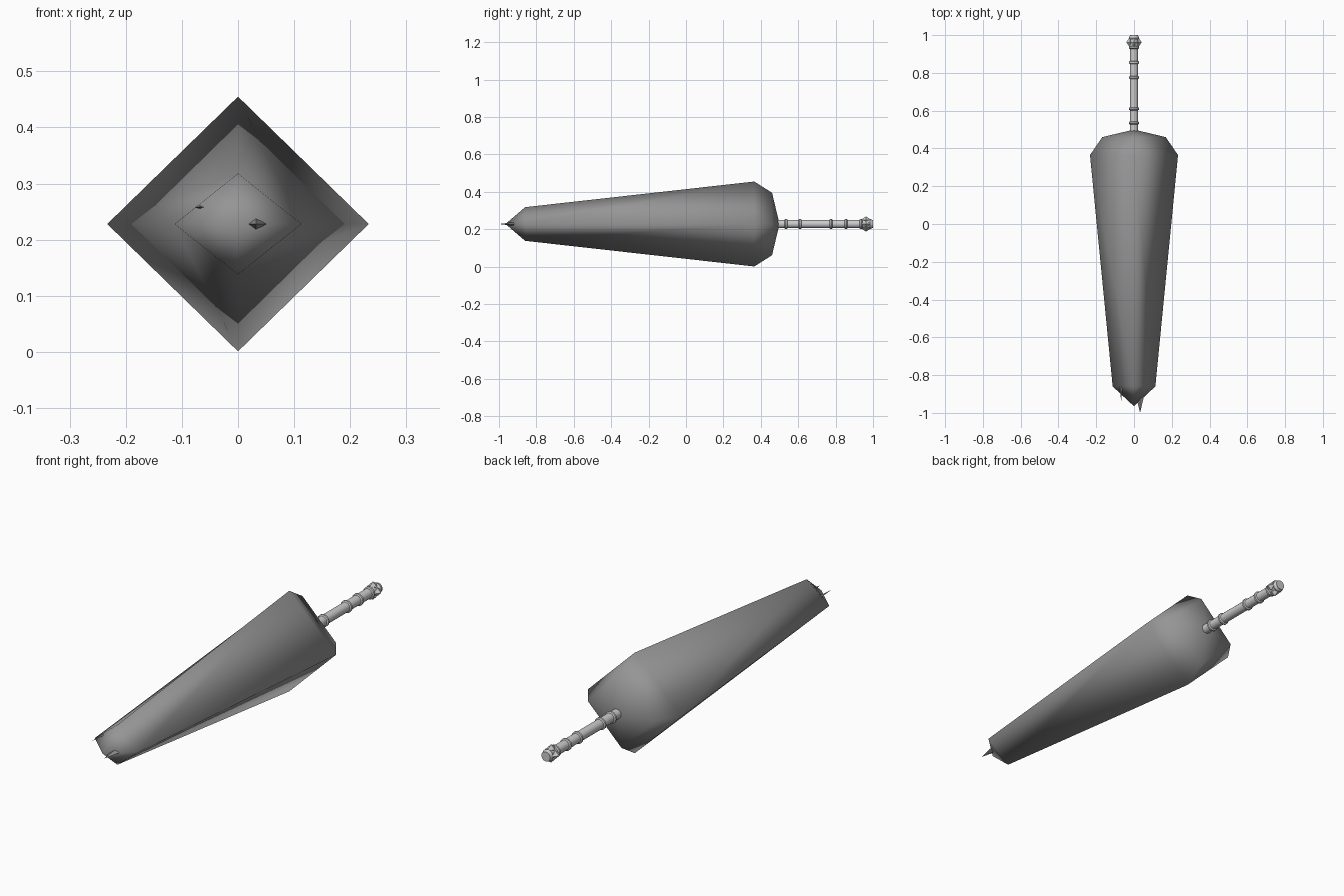
import bpy, bmesh, math
from mathutils import Vector

if "Cube" in bpy.data.objects:
    bpy.data.objects.remove(bpy.data.objects["Cube"])

CZ = 0.228  # height of the long axis


def material(name, v):
    m = bpy.data.materials.new(name)
    m.diffuse_color = (v, v, v, 1)
    m.use_nodes = True
    m.node_tree.nodes["Principled BSDF"].inputs["Base Color"].default_value = m.diffuse_color
    return m


canopy_grey = material("canopy grey", 0.30)
handle_grey = material("light handle grey", 0.60)


def loft(name, rings, sides, mat, smooth=True, center=(0, CZ)):
    """Skin rings of (y, half width, half height) along the y axis; zero width makes a point."""
    bm = bmesh.new()
    loops = []
    for y, rx, rz in rings:
        n = sides if rx > 0 else 1
        loops.append([bm.verts.new((center[0] + rx * math.cos(2 * math.pi * i / sides), y,
                                    center[1] + rz * math.sin(2 * math.pi * i / sides)))
                      for i in range(n)])
    for a, b in zip(loops, loops[1:]):
        for i in range(sides):
            j = (i + 1) % sides
            quad = [a[i % len(a)], a[j % len(a)], b[j % len(b)], b[i % len(b)]]
            bm.faces.new(list(dict.fromkeys(quad)))
    for end in (loops[0], loops[-1]):
        if len(end) > 1:
            bm.faces.new(end)
    bmesh.ops.recalc_face_normals(bm, faces=bm.faces)
    me = bpy.data.meshes.new(name)
    bm.to_mesh(me)
    bm.free()
    for p in me.polygons:
        p.use_smooth = smooth
    me.materials.append(mat)
    ob = bpy.data.objects.new(name, me)
    bpy.context.collection.objects.link(ob)
    return ob


# Folded canopy: diamond section, fully smooth
loft("canopy", [(-0.965, 0, 0), (-0.86, 0.113, 0.09), (0.365, 0.233, 0.227),
                (0.46, 0.168, 0.167), (0.50, 0, 0)], 4, canopy_grey)

# Small off-centre point at the front, and a thin sliver beside it
loft("front_spike", [(-1.0, 0, 0), (-0.92, 0.019, 0.010), (-0.88, 0, 0)], 4,
     canopy_grey, False, (0.032, CZ))
sliver = loft("canopy_sliver", [(-0.94, 0, 0), (-0.86, 0.008, 0.003)], 4,
              canopy_grey, False, (-0.068, CZ + 0.03))

# Handle rod with raised bands
rod = [(0.46, 0.022, 0.022), (1.0, 0.022, 0.022)]
ob = loft("handle_rod", rod, 12, handle_grey)
parts = [ob]
for k, y in enumerate((0.535, 0.61, 0.775, 0.855, 0.935)):
    r = 0.0275
    parts.append(loft(f"handle_band_{k + 1}",
                      [(y - 0.008, 0.022, 0.022), (y - 0.004, r, r),
                       (y + 0.004, r, r), (y + 0.008, 0.022, 0.022)], 12, handle_grey))

# Rounded end cap
parts.append(loft("handle_end", [(0.975, 0.022, 0.022), (0.985, 0.027, 0.027),
                                 (1.0, 0.02, 0.02)], 12, handle_grey))

# Four faceted studs around the end of the handle
for k in range(4):
    a = k * math.pi / 2
    dx, dz = 0.022 * math.cos(a), 0.022 * math.sin(a)
    loft(f"handle_stud_{k + 1}", [(0.935, 0, 0), (0.962, 0.019, 0.019), (0.99, 0, 0)], 4,
         handle_grey, False, (dx, CZ + dz))

# Keep the rims of the rod parts crisp
for o in bpy.data.objects:
    o.select_set(o in parts)
bpy.context.view_layer.objects.active = parts[0]
bpy.ops.object.shade_smooth_by_angle(angle=math.radians(40))
